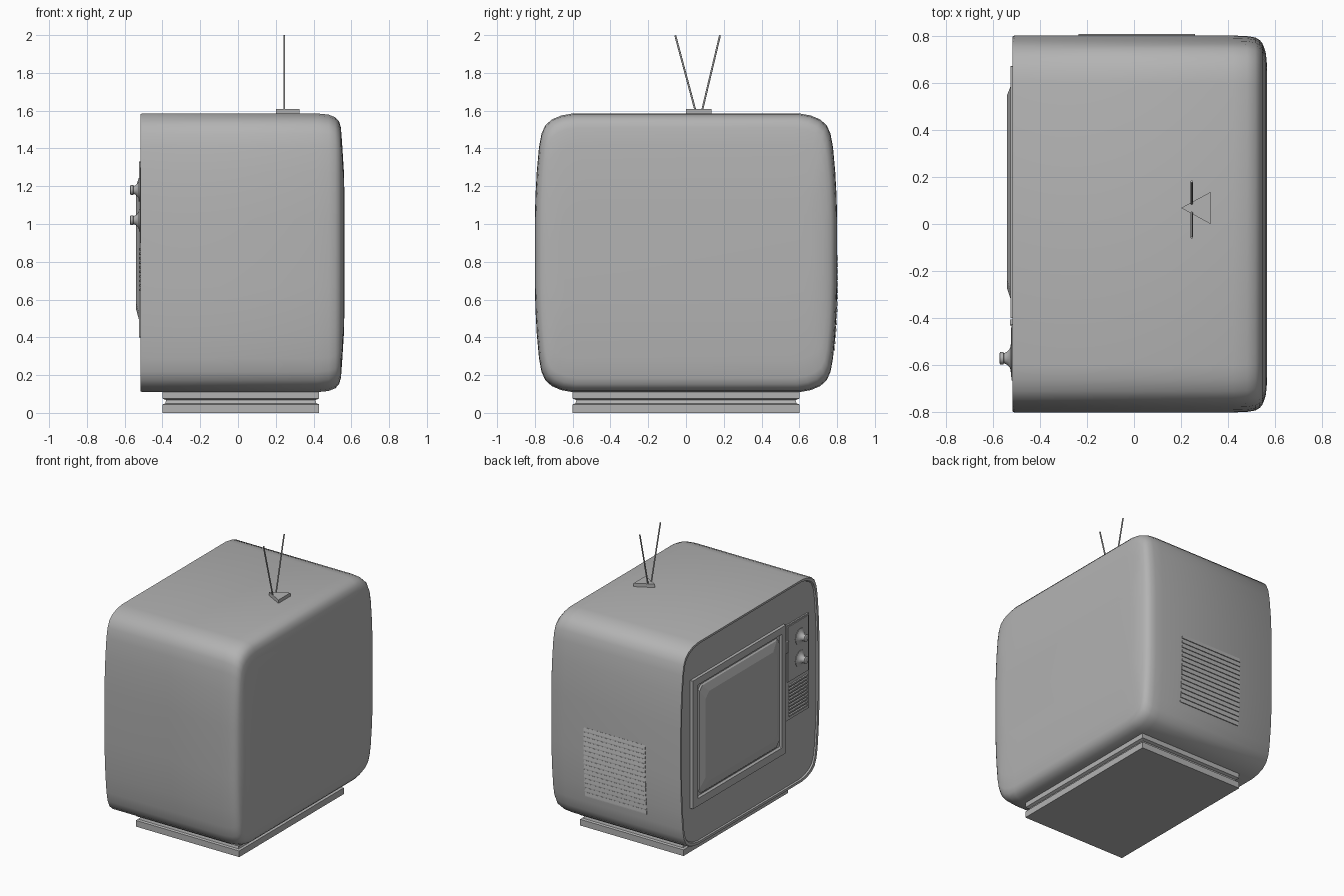
import bpy, bmesh, math
from mathutils import Vector

cube = bpy.data.objects.get("Cube")
if cube:
    bpy.data.objects.remove(cube, do_unlink=True)

GREY = (0.45, 0.45, 0.45, 1)
mat = bpy.data.materials.new("plain grey")
mat.use_nodes = True
mat.diffuse_color = GREY
mat.node_tree.nodes["Principled BSDF"].inputs["Base Color"].default_value = GREY


def loft(name, rings, smooth=0):
    """Skin a list of equal-length point rings and cap both ends."""
    bm = bmesh.new()
    rows = [[bm.verts.new(p) for p in ring] for ring in rings]
    n = len(rows[0])
    for a, b in zip(rows, rows[1:]):
        for i in range(n):
            j = (i + 1) % n
            bm.faces.new((a[i], a[j], b[j], b[i]))
    bm.faces.new(rows[0])
    bm.faces.new(rows[-1][::-1])
    bmesh.ops.recalc_face_normals(bm, faces=bm.faces)
    mesh = bpy.data.meshes.new(name)
    bm.to_mesh(mesh)
    bm.free()
    mesh.materials.append(mat)
    obj = bpy.data.objects.new(name, mesh)
    bpy.context.collection.objects.link(obj)
    if smooth:
        bpy.ops.object.select_all(action='DESELECT')
        obj.select_set(True)
        bpy.context.view_layer.objects.active = obj
        bpy.ops.object.shade_smooth_by_angle(angle=math.radians(smooth))
    return obj


def panel(x, y0, y1, z0, z1, cut=0.001):
    """Rectangle with cut corners, facing along x."""
    c = cut
    yz = [(y0 + c, z0), (y1 - c, z0), (y1, z0 + c), (y1, z1 - c),
          (y1 - c, z1), (y0 + c, z1), (y0, z1 - c), (y0, z0 + c)]
    return [(x, y, z) for y, z in yz]


def disc(centre, axis, r, n=16):
    q = Vector(axis).to_track_quat('Z', 'Y')
    return [Vector(centre) + q @ Vector((r * math.cos(t), r * math.sin(t), 0))
            for t in (2 * math.pi * i / n for i in range(n))]


# Cabinet: bulging cross-section carried from front to back
MID = 0.8475
quarter = [(0.8, 0.18), (0.797, 0.3), (0.79, 0.43), (0.778, 0.56), (0.765, 0.63),
           (0.745, 0.675), (0.71, 0.706), (0.66, 0.727), (0.6, 0.7375)]
upper = quarter + [(-y, z) for y, z in reversed(quarter)]
outline = upper + [(-y, -z) for y, z in upper]


def section(x, dy, dz):
    return [(x, y * (1 - dy / 0.8), MID + z * (1 - dz / 0.7375)) for y, z in outline]


steps = [(-0.503, .025, .025), (-0.513, .02, .02), (-0.515, .004, .004), (-0.508, 0, 0),
         (0.42, 0, 0), (0.48, .002, .006), (0.515, .008, .02), (0.535, .02, .042),
         (0.545, .033, .075), (0.552, .05, .17), (0.56, .075, .3), (0.565, .13, .48)]
loft("cabinet", [section(*s) for s in steps], 40)

# Stepped foot under the cabinet
foot = [(0, 0), (0.045, 0), (0.05, 0.015), (0.068, 0.02), (0.076, 0), (0.125, 0)]
loft("foot", [[(-0.4 + d, -0.6 + d, z), (0.43 - d, -0.6 + d, z),
               (0.43 - d, 0.6 - d, z), (-0.4 + d, 0.6 - d, z)] for z, d in foot])

# Screen surround with a recess, and the raised screen in it
loft("screen_surround", [panel(-0.5, -0.4, 0.67, 0.4, 1.33),
                         panel(-0.525, -0.4, 0.67, 0.4, 1.33),
                         panel(-0.525, -0.35, 0.61, 0.455, 1.28),
                         panel(-0.512, -0.34, 0.6, 0.465, 1.27)])
loft("screen", [panel(-0.51, -0.335, 0.595, 0.47, 1.265, 0.03),
                panel(-0.522, -0.325, 0.59, 0.485, 1.255, 0.03),
                panel(-0.54, -0.27, 0.545, 0.55, 1.2, 0.04)])

# Control panel with knobs, side switch and speaker grille
loft("control_panel", [panel(-0.5, -0.675, -0.415, 0.62, 1.31),
                       panel(-0.514, -0.675, -0.415, 0.62, 1.31)])
loft("dial_plate", [panel(-0.512, -0.665, -0.425, 0.9, 1.3),
                    panel(-0.52, -0.665, -0.425, 0.9, 1.3)])
loft("side_switch", [panel(-0.51, -0.43, -0.405, 1.12, 1.2),
                     panel(-0.527, -0.43, -0.405, 1.12, 1.2)])
knob = [(-0.515, .06), (-0.523, .06), (-0.526, .042), (-0.54, .027),
        (-0.552, .021), (-0.555, .026), (-0.568, .026), (-0.572, .02)]
for label, z in (("upper", 1.18), ("lower", 1.02)):
    loft(label + "_knob", [disc((x, -0.57, z), (1, 0, 0), r) for x, r in knob], 35)
for i in range(10):
    z = 0.645 + i * 0.024
    loft(f"speaker_slat_{i + 1}", [panel(-0.51, -0.65, -0.44, z, z + 0.015),
                                   panel(-0.522, -0.65, -0.44, z, z + 0.011)])


# Cooling louvres on one side, following the bulge
def side_y(z):
    h = abs(z - MID)
    for (ya, za), (yb, zb) in zip([(0.8, 0)] + quarter, quarter):
        if h <= zb:
            return ya + (yb - ya) * (h - za) / (zb - za)
    return 0.6


PITCH = 0.034
for i in range(15):
    z = 0.33 + i * PITCH
    top = z + PITCH * 0.85
    y, yt = side_y(z), side_y(top)
    shape = [(y - 0.02, z), (y + 0.006, z), (y + 0.006, z + 0.006),
             (yt + 0.001, top), (yt - 0.02, top)]
    loft(f"side_louvre_{i + 1}", [[(x, a, b) for a, b in shape] for x in (-0.235, 0.26)])

# Aerial: wedge-shaped base and two rods
loft("aerial_base", [[(0.2, 0.068, z), (0.325, 0.0, z), (0.325, 0.136, z)]
                     for z in (1.58, 1.61)])
for label, y0, y1 in (("right", 0.05, -0.057), ("left", 0.085, 0.18)):
    a, b = Vector((0.245, y0, 1.6)), Vector((0.245, y1, 1.999))
    loft(label + "_aerial_rod", [disc(p, b - a, 0.005, 8) for p in (a, b)], 50)
